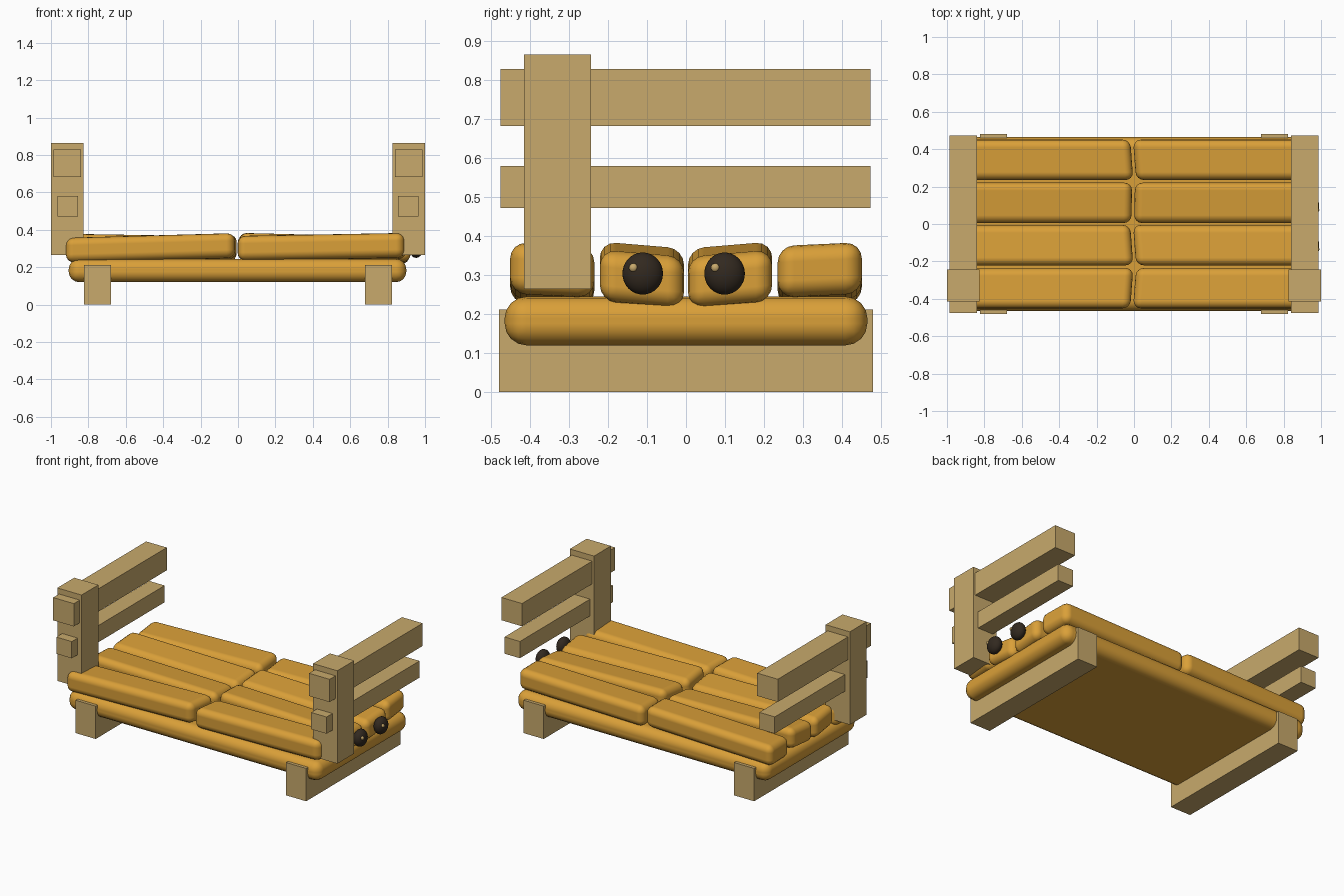
import bpy

# Remove the default cube
old = bpy.data.objects.get("Cube")
if old:
    bpy.data.objects.remove(old, do_unlink=True)


def material(name, rgb):
    m = bpy.data.materials.new(name)
    m.use_nodes = True
    color = (*rgb, 1)
    m.diffuse_color = color
    bsdf = m.node_tree.nodes["Principled BSDF"]
    bsdf.inputs["Base Color"].default_value = color
    bsdf.inputs["Roughness"].default_value = 0.7
    return m


tan = material("pale_wood", (0.58, 0.40, 0.15))
orange = material("orange_wood", (0.70, 0.35, 0.04))
dark = material("dark_brown", (0.032, 0.022, 0.014))


def box(name, mat, xs, ys, zs):
    """Box between pairs of limits, with its mesh in world coordinates."""
    bpy.ops.mesh.primitive_cube_add(size=1)
    o = bpy.context.object
    o.name = name
    for v in o.data.vertices:
        v.co = [(a + b) / 2 + c * (b - a) for (a, b), c in zip((xs, ys, zs), v.co)]
    o.data.materials.append(mat)
    return o


def soften(o, width):
    """Round every edge and shade smooth."""
    o.data.polygons.foreach_set("use_smooth", [True] * len(o.data.polygons))
    b = o.modifiers.new("rounding", 'BEVEL')
    b.width = width
    b.segments = 4
    b.limit_method = 'NONE'
    b.harden_normals = True


def ball(name, mat, loc, scale):
    bpy.ops.mesh.primitive_uv_sphere_add(segments=32, ring_count=16, location=loc)
    o = bpy.context.object
    o.name = name
    o.scale = scale
    o.data.materials.append(mat)
    bpy.ops.object.shade_smooth()


# Rounded base slab
soften(box("base_slab", orange, (-0.905, 0.9), (-0.465, 0.465), (0.12, 0.245)), 0.056)


def plank(name, xs, y, z_left, z_right, tilt, skew):
    """Rounded plank whose end heights differ and whose ends are skewed."""
    o = box(name, orange, xs, (y - 0.108, y + 0.108), (-0.066, 0.066))
    for v in o.data.vertices:
        t = (v.co.x - xs[0]) / (xs[1] - xs[0])
        side = (v.co.y - y) / 0.108
        v.co.z += z_left + (z_right - z_left) * t + tilt * side
        v.co.x += skew * side
    soften(o, 0.042)


# Seat planks: four rows, two planks each; outer rows slope against inner ones
rows = [(-0.343, -0.005, 0.008), (-0.113, -0.009, -0.008),
        (0.113, 0.009, 0.002), (0.343, 0.005, -0.008)]
for i, (y, tilt, skew) in enumerate(rows):
    outer = i in (0, 3)
    left_z, mid_z = (0.288, 0.313) if outer else (0.307, 0.292)
    plank(f"right_plank_{i + 1}", (-0.915, -0.012), y, left_z, mid_z, tilt, skew)
    mid_z, right_z = (0.298, 0.314) if outer else (0.312, 0.289)
    end = 0.895 if outer else 0.918
    plank(f"left_plank_{i + 1}", (0.003, end), y, mid_z, right_z, tilt, skew)

# Feet, posts and arm rails at both ends
for s, side in ((1, "left"), (-1, "right")):
    def end_box(part, a, b, ys, zs):
        box(f"{side}_{part}", tan, sorted((s * a, s * b)), ys, zs)

    rail_y = (-0.475, 0.473)
    end_box("foot", 0.68, 0.823, (-0.48, 0.48), (0, 0.212))
    end_box("post", 0.827, 1.0, (-0.415, -0.243), (0.265, 0.865))
    end_box("upper_rail", 0.84, 0.987, rail_y, (0.682, 0.829))
    end_box("lower_rail", 0.855, 0.965, rail_y, (0.472, 0.58))

# Eyes on the left end, each with a small glint
for name, y in (("front_eye", -0.111), ("back_eye", 0.099)):
    ball(name, dark, (0.952, y, 0.304), (0.038, 0.052, 0.054))
    ball(name + "_glint", tan, (0.982, y - 0.024, 0.319), (0.009, 0.011, 0.011))
